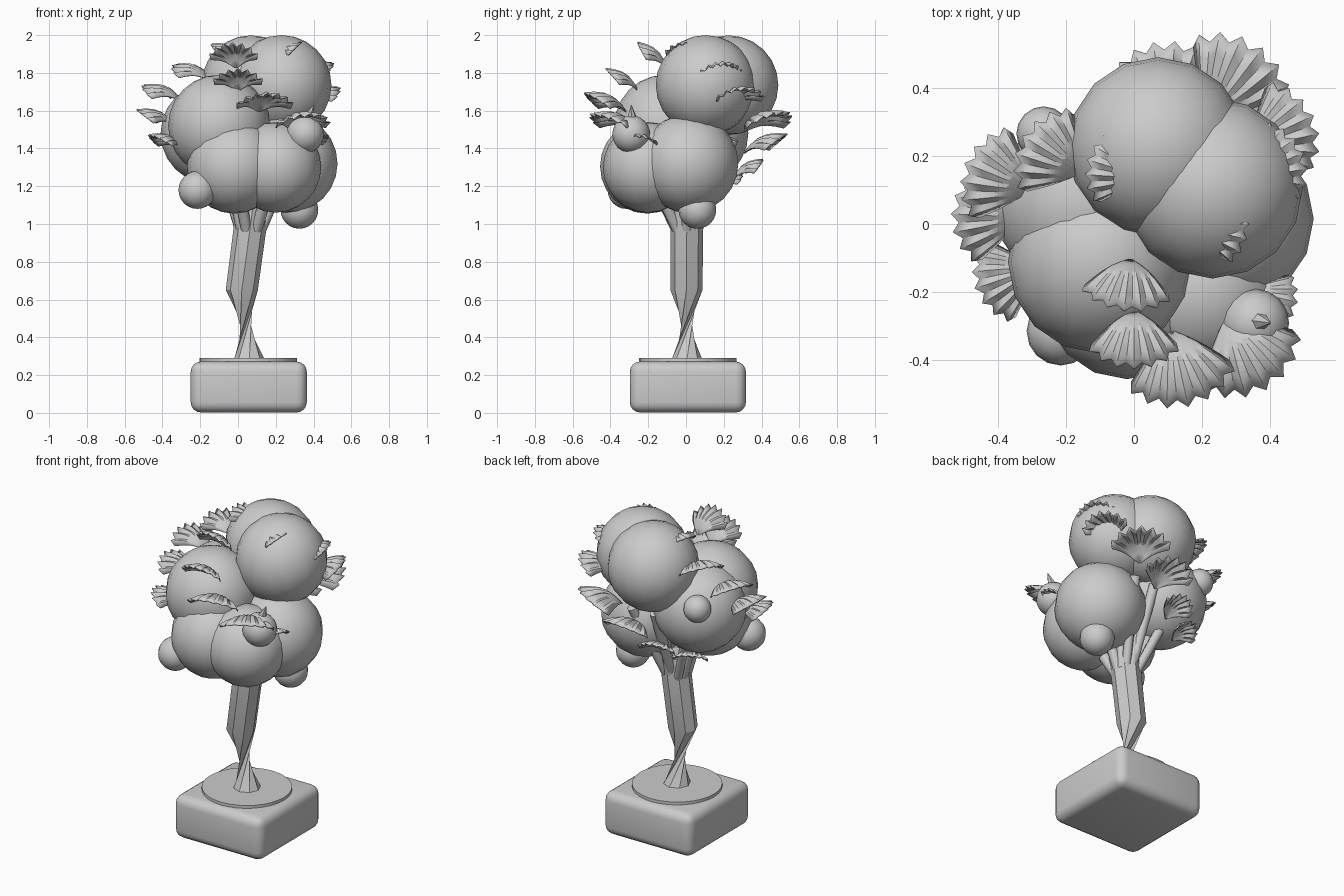
import bpy, bmesh, math
from mathutils import Vector

cube = bpy.data.objects.get("Cube")
if cube:
    bpy.data.objects.remove(cube, do_unlink=True)

grey = bpy.data.materials.new("plain_grey")
grey.use_nodes = True
GREY = (0.6, 0.6, 0.6, 1)
grey.diffuse_color = GREY
grey.node_tree.nodes["Principled BSDF"].inputs["Base Color"].default_value = GREY


def finish(name, bm, angle=None):
    """Turn a bmesh into a grey object, smooth below the given angle."""
    bmesh.ops.recalc_face_normals(bm, faces=bm.faces)
    mesh = bpy.data.meshes.new(name)
    bm.to_mesh(mesh)
    bm.free()
    mesh.materials.append(grey)
    obj = bpy.data.objects.new(name, mesh)
    bpy.context.collection.objects.link(obj)
    if angle:
        bpy.ops.object.select_all(action='DESELECT')
        obj.select_set(True)
        bpy.context.view_layer.objects.active = obj
        bpy.ops.object.shade_smooth_by_angle(angle=math.radians(angle))
    return obj


def ball(name, centre, radius):
    bm = bmesh.new()
    bmesh.ops.create_uvsphere(bm, u_segments=16, v_segments=12, radius=radius)
    bmesh.ops.translate(bm, verts=bm.verts, vec=centre)
    return finish(name, bm, 60)


def rod(name, start, end, r1, r2, sides=8):
    start, end = Vector(start), Vector(end)
    axis = end - start
    bm = bmesh.new()
    bmesh.ops.create_cone(bm, cap_ends=True, segments=sides, radius1=r1, radius2=r2, depth=axis.length)
    bm.transform(axis.to_track_quat('Z', 'Y').to_matrix().to_4x4())
    bmesh.ops.translate(bm, verts=bm.verts, vec=(start + end) / 2)
    return finish(name, bm, 50)


def leaf(name, base, tip, lobes=7, rows=5, spread=52):
    """Pleated, cupped fan with a toothed outer edge."""
    base, tip = Vector(base), Vector(tip)
    length = (tip - base).length
    forward = (tip - base).normalized()
    side = forward.cross(Vector((0, 0, 1))).normalized()
    up = side.cross(forward)
    bm = bmesh.new()
    grid = []
    for i in range(2 * lobes + 1):
        t = i / lobes - 1
        a = math.radians(spread) * t
        ridge = i % 2
        reach = length * (1 if ridge else 0.88) * (1 - 0.12 * t * t)
        column = []
        for j in range(rows + 1):
            r = 0.04 + 0.96 * j / rows
            swell = 0.25 * math.sin(math.pi * r) * (1 - 0.5 * t * t)
            lift = length * (swell - 0.16 * t * t * r + 0.05 * ridge * r)
            flat = forward * math.cos(a) + side * math.sin(a) * 0.95
            column.append(bm.verts.new(base + flat * r * reach + up * lift * 0.7))
        grid.append(column)
    for c1, c2 in zip(grid, grid[1:]):
        for j in range(rows):
            bm.faces.new((c1[j], c2[j], c2[j + 1], c1[j + 1]))
    obj = finish(name, bm, 25)
    shell = obj.modifiers.new("thickness", 'SOLIDIFY')
    shell.thickness = 0.006
    return obj


# Rounded square pot
bm = bmesh.new()
bmesh.ops.create_cube(bm, size=1)
bmesh.ops.scale(bm, verts=bm.verts, vec=(0.615, 0.615, 0.27))
bmesh.ops.bevel(bm, geom=bm.edges[:], offset=0.055, segments=4, profile=0.5, affect='EDGES')
bmesh.ops.translate(bm, verts=bm.verts, vec=(0.057, 0.01, 0.137))
finish("pot", bm, 40)

# Soil disc
rod("soil", (0.055, 0.01, 0.268), (0.055, 0.01, 0.29), 0.258, 0.258, 32)

# Trunk: twisted waist, then a straight leaning shaft
bm = bmesh.new()
rings = []
for x, y, z, radius, twist in ((0.06, 0.005, 0.285, 0.08, 0), (0.02, 0.002, 0.65, 0.085, 135),
                               (0.08, 0.005, 1.1, 0.088, 135)):
    rings.append([bm.verts.new((x + radius * math.cos(a), y + radius * math.sin(a), z))
                  for a in (math.radians(twist + 45 * k) for k in range(8))])
for low, high in zip(rings, rings[1:]):
    for k in range(8):
        n = (k + 1) % 8
        bm.faces.new((low[k], low[n], high[n]))
        bm.faces.new((low[k], high[n], high[k]))
bm.faces.new(rings[-1])
finish("trunk", bm, 30)

# Big foliage balls, each fed by a branch
CROWN = {
    "right_low": ((0.265, 0.015, 1.32), 0.262),
    "front_left_low": ((-0.02, -0.205, 1.305), 0.25),
    "front_right_low": ((0.2, -0.2, 1.3), 0.24),
    "front_left_mid": ((-0.1, -0.11, 1.52), 0.27),
    "back_left_mid": ((-0.14, 0.06, 1.48), 0.27),
    "back_top": ((0.07, 0.225, 1.735), 0.264),
    "right_top": ((0.23, 0.105, 1.735), 0.265),
}
for name, (centre, radius) in CROWN.items():
    ball("foliage_" + name, centre, radius)
    out = Vector((centre[0] - 0.06, centre[1], 0)).normalized() * 0.055
    rod("branch_" + name, (0.065 + out.x, out.y, 0.97), centre, 0.03, 0.035)

# Extra branches fanning out at the back
for k, end in enumerate(((0.2, 0.25, 1.45), (0.05, 0.24, 1.45), (-0.12, 0.16, 1.35))):
    rod(f"back_branch_{k}", (0.1 - 0.04 * k, 0.05, 0.98), end, 0.026, 0.03)

# Small round fruit
for k, (centre, radius) in enumerate((((0.325, 0.06, 1.075), 0.1), ((0.355, -0.29, 1.475), 0.1),
                                      ((-0.215, -0.315, 1.18), 0.1), ((-0.265, 0.265, 1.57), 0.08))):
    ball(f"fruit_{k}", centre, radius)
rod("fruit_tip", (0.36, -0.285, 1.54), (0.4, -0.29, 1.63), 0.035, 0.002, 6)

# Fan leaves spiralling down the crown
SPIRALS = {
    "front": (((-0.01, -0.1, 1.82), (-0.03, -0.26, 1.96)), ((0, -0.25, 1.7), (0, -0.43, 1.82)),
              ((0.11, -0.31, 1.59), (0.16, -0.54, 1.69)), ((0.27, -0.27, 1.5), (0.39, -0.49, 1.58)),
              ((0.33, -0.2, 1.41), (0.47, -0.27, 1.47))),
    "left": (((-0.15, 0.15, 1.76), (-0.33, 0.26, 1.84)), ((-0.3, 0.1, 1.65), (-0.5, 0.18, 1.73)),
             ((-0.33, 0.02, 1.52), (-0.54, 0.03, 1.6)), ((-0.29, -0.13, 1.4), (-0.47, -0.19, 1.47))),
    "back": (((0.33, 0.14, 1.78), (0.5, 0.21, 1.85)), ((0.34, 0.23, 1.63), (0.53, 0.32, 1.72)),
             ((0.22, 0.31, 1.49), (0.38, 0.52, 1.59)), ((0.1, 0.3, 1.37), (0.12, 0.54, 1.47)),
             ((-0.02, 0.25, 1.24), (-0.05, 0.41, 1.34)), ((-0.15, 0.15, 1.19), (-0.22, 0.29, 1.27))),
    "top": (((0.18, 0, 1.87), (0.34, 0, 1.96)), ((0.02, 0.14, 1.88), (-0.14, 0.19, 1.95))),
}
for name, leaves in SPIRALS.items():
    for k, (base, tip) in enumerate(leaves):
        leaf(f"leaf_{name}_{k}", base, tip)
